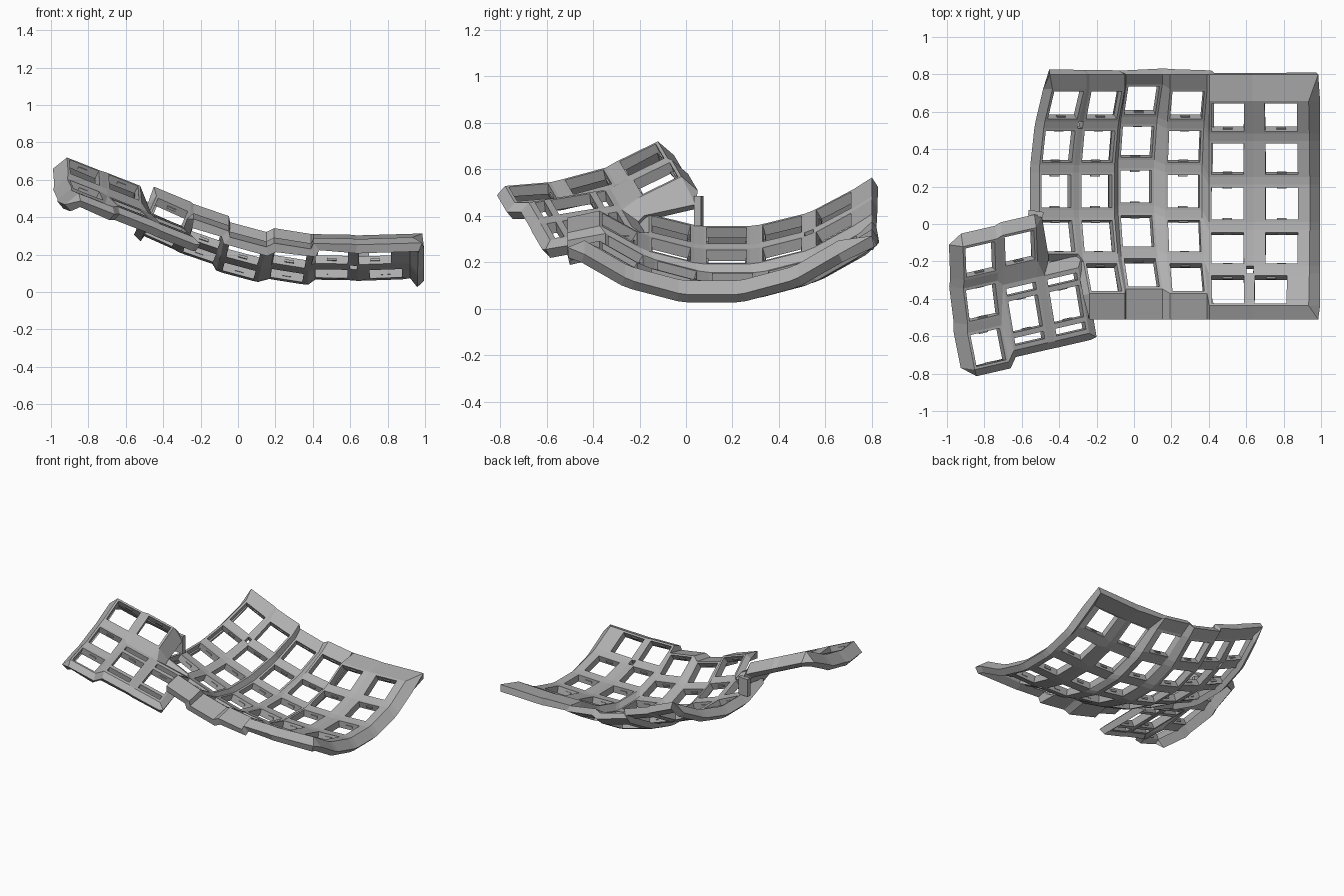
import bpy, bmesh
from math import sin, cos, radians
from mathutils import Vector, Matrix

if "Cube" in bpy.data.objects:
    bpy.data.objects.remove(bpy.data.objects["Cube"])

grey = bpy.data.materials.new("plain grey")
grey.use_nodes = True
grey.diffuse_color = (0.43, 0.43, 0.43, 1)
grey.node_tree.nodes["Principled BSDF"].inputs["Base Color"].default_value = (0.43, 0.43, 0.43, 1)

HALF = 0.1      # half width of a key frame
HOLE = 0.086    # half width of a key hole
THICK = 0.05


def turn(x, y, z):
    return (Matrix.Rotation(radians(z), 4, 'Z') @ Matrix.Rotation(radians(y), 4, 'Y')
            @ Matrix.Rotation(radians(x), 4, 'X'))


def face(bm, points):
    """Face through the points, turned to look upward."""
    unique = []
    for p in points:
        if all((p - q).length > 1e-4 for q in unique):
            unique.append(p)
    if len(unique) > 2:
        f = bm.faces.new([bm.verts.new(p) for p in unique])
        f.normal_update()
        if f.normal.z < 0:
            f.normal_flip()


def rect(m, x0, x1, y0, y1):
    return [m @ Vector(p) for p in ((x0, y1, 0), (x1, y1, 0), (x1, y0, 0), (x0, y0, 0))]


def key(bm, m, half=HALF, shift=0):
    """Square frame round a key hole; returns its corners by name."""
    outer = rect(m, -half, half, -HALF, HALF)
    inner = rect(m, shift - HOLE, shift + HOLE, -HOLE, HOLE)
    for i in range(4):
        j = (i + 1) % 4
        face(bm, [outer[i], outer[j], inner[j], inner[i]])
    clips.append((m, shift))
    return dict(zip(("tl", "tr", "br", "bl"), outer))


def tall_key(bm, m):
    """Long frame with a key hole and a narrow slot above and below it."""
    xs = (-HALF, -HOLE, HOLE, HALF)
    half_ys = (HOLE, 0.115, 0.155, 0.18)
    ys = [-y for y in reversed(half_ys)] + list(half_ys)
    for j in range(7):
        for i in range(3):
            if not (i == 1 and j in (1, 3, 5)):
                face(bm, rect(m, xs[i], xs[i + 1], ys[j], ys[j + 1]))
    clips.append((m, 0))
    return dict(zip(("tl", "tr", "br", "bl"), rect(m, -HALF, HALF, ys[0], ys[-1])))


def rim(bm, chain):
    """Closed band between (inner, outer) point pairs."""
    for (a, b), (c, d) in zip(chain, chain[1:] + chain[:1]):
        face(bm, [a, c, d, b])


def finish(name, bm, solid=True):
    bmesh.ops.remove_doubles(bm, verts=bm.verts, dist=1e-4)
    mesh = bpy.data.meshes.new(name)
    bm.to_mesh(mesh)
    bm.free()
    mesh.materials.append(grey)
    ob = bpy.data.objects.new(name, mesh)
    bpy.context.collection.objects.link(ob)
    if solid:
        mod = ob.modifiers.new("thickness", 'SOLIDIFY')
        mod.thickness = THICK
        mod.offset = -1
    return ob


clips = []

# Main plate: curved key columns (x, y, z of the middle row, tilt)
columns = [(-0.415, 0.175, 0.315, 24), (-0.2, 0.175, 0.225, 19), (0.01, 0.2, 0.13, 15),
           (0.265, 0.175, 0.105, 9), (0.5, 0.11, 0.115, 1), (0.79, 0.11, 0.115, -2)]
RADIUS = 0.92
bm = bmesh.new()
K = {}
for c, (x, y, z, tilt) in enumerate(columns):
    for r in range(4 if c == 0 else 5):
        a = radians(15 * (2 - r))
        place = (Matrix.Translation((x, y, z)) @ turn(0, tilt, 0)
                 @ Matrix.Translation((0, RADIUS * sin(a), RADIUS * (1 - cos(a))))
                 @ turn(15 * (2 - r), 0, 0))
        K[c, r] = key(bm, place, 0.15 if c == 5 else HALF,
                      -0.055 if (c, r) == (5, 4) else 0)

# Webs between keys; two crossings stay open as screw holes
for (c, r), k in K.items():
    right, below, diag = K.get((c + 1, r)), K.get((c, r + 1)), K.get((c + 1, r + 1))
    if right:
        face(bm, [k["tr"], right["tl"], right["bl"], k["br"]])
    if below:
        face(bm, [k["bl"], k["br"], below["tr"], below["tl"]])
    if right and below and diag and (c, r) not in ((0, 0), (4, 3)):
        face(bm, [k["br"], right["bl"], diag["tl"], below["tr"]])
face(bm, [K[0, 3]["br"], K[1, 3]["bl"], K[1, 4]["tl"]])

# Main rim, walked round the border
chain = []
for c in range(6):
    for n in ("tl", "tr"):
        p = K[c, 0][n]
        x = -0.45 if (c, n) == (0, "tl") else 0.985 if (c, n) == (5, "tr") else p.x
        chain.append((p, Vector((x, 0.8, p.z + (0.05 if c < 4 else 0.02)))))
for r in range(5):
    for n in ("tr", "br"):
        p = K[5, r][n]
        chain.append((p, Vector((0.995, p.y, p.z - 0.06))))
for c in range(5, 0, -1):
    for n in ("br", "bl"):
        p = K[c, 4][n]
        x = 0.985 if (c, n) == (5, "br") else p.x
        chain.append((p, Vector((x, -0.51, p.z - 0.03))))
for n in ("bl", "tl"):
    p = K[1, 4][n]
    chain.append((p, p + Vector((-0.035, -0.01, -0.03))))
for n in ("br", "bl"):
    p = K[0, 3][n]
    chain.append((p, p + Vector((-0.02, -0.04, -0.03))))
for r in range(3, -1, -1):
    for n in ("bl", "tl"):
        p = K[0, r][n]
        chain.append((p, p + Vector((-0.05, 0, -0.05))))
rim(bm, chain)
finish("main_plate", bm)

# Thumb plate: four square keys and two long ones
bm = bmesh.new()


def thumb(x, y, z, pitch, make=key):
    return make(bm, Matrix.Translation((x, y, z)) @ turn(pitch, 21, 13))


A = thumb(-0.82, -0.19, 0.64, 28)
B = thumb(-0.61, -0.13, 0.56, 28)
C = thumb(-0.81, -0.42, 0.545, 16)
D = thumb(-0.78, -0.66, 0.5, 5)
E = thumb(-0.58, -0.48, 0.45, 10, tall_key)
F = thumb(-0.36, -0.43, 0.36, 10, tall_key)

# Thumb webs
for web in ([A["tr"], B["tl"], B["bl"], A["br"]], [A["bl"], A["br"], C["tr"], C["tl"]],
            [A["br"], B["bl"], E["tl"], C["tr"]], [B["bl"], B["br"], E["tr"], E["tl"]],
            [B["br"], F["tl"], E["tr"]], [C["bl"], C["br"], D["tr"], D["tl"]],
            [C["tr"], E["tl"], C["br"]], [C["br"], E["tl"], E["bl"], D["tr"]],
            [D["tr"], E["bl"], D["br"]], [E["tr"], F["tl"], F["bl"], E["br"]]):
    face(bm, web)

# Thumb rim, each side with its own outward step
sides = [((A["tl"], A["tr"], B["tl"], B["tr"]), (-0.01, 0.07, -0.06)),
         ((B["tr"],), (0.03, 0.06, -0.12)),
         ((B["br"],), (0.06, 0.02, -0.08)),
         ((F["tl"], F["tr"]), (0.02, 0.07, -0.05)),
         ((F["tr"], F["br"]), (0.04, -0.02, -0.04)),
         ((F["br"], F["bl"], E["br"], E["bl"], D["br"], D["bl"]), (0.01, -0.035, -0.04)),
         ((D["bl"], D["tl"], C["bl"], C["tl"], A["bl"], A["tl"]), (-0.075, 0.01, -0.06))]
rim(bm, [(p, p + Vector(step)) for points, step in sides for p in points])
finish("thumb_plate", bm)

# Small clips on the front and back walls of every key hole
bm = bmesh.new()
for m, shift in clips:
    for side in (-1, 1):
        size = Matrix.Diagonal((0.05, 0.008, 0.014, 1))
        spot = Matrix.Translation((shift, side * (HOLE - 0.003), -0.025))
        bmesh.ops.create_cube(bm, size=1, matrix=m @ spot @ size)
finish("key_clips", bm, False)

# Post joining the thumb plate to the main plate
bm = bmesh.new()
bmesh.ops.create_cube(bm, size=1, matrix=Matrix.Translation((-0.525, 0.055, 0.42))
                      @ turn(0, 0, -8) @ Matrix.Diagonal((0.08, 0.03, 0.13, 1)))
finish("joining_post", bm, False)
